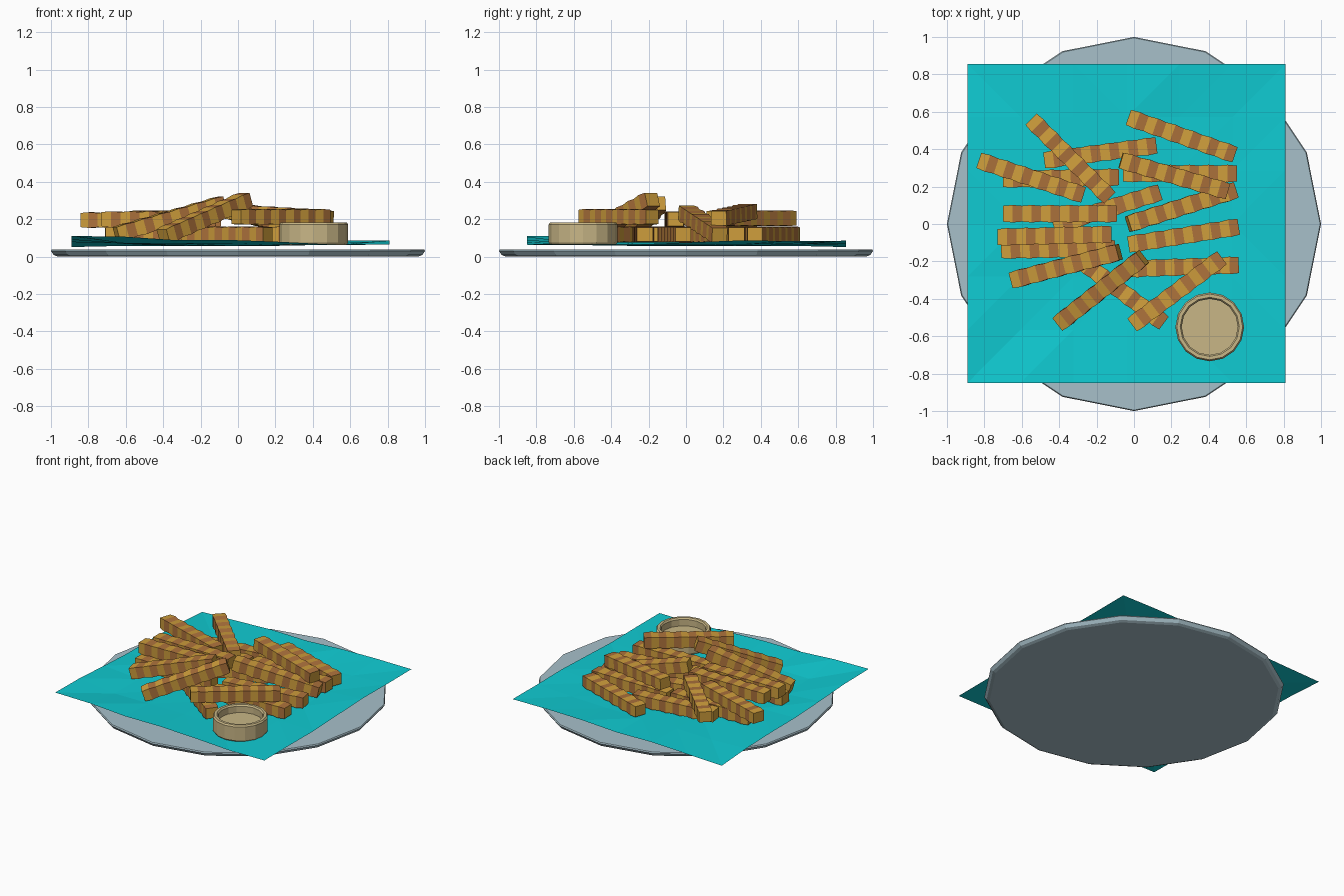
import bpy, math
from mathutils import Vector

if "Cube" in bpy.data.objects:
    bpy.data.objects.remove(bpy.data.objects["Cube"])


def material(name, rgb):
    m = bpy.data.materials.new(name)
    m.diffuse_color = (*rgb, 1)
    m.use_nodes = True
    m.node_tree.nodes["Principled BSDF"].inputs["Base Color"].default_value = m.diffuse_color
    return m


def mesh_object(name, verts, faces, mats):
    me = bpy.data.meshes.new(name)
    me.from_pydata(verts, [], faces)
    for m in mats:
        me.materials.append(m)
    ob = bpy.data.objects.new(name, me)
    bpy.context.collection.objects.link(ob)
    return ob


def lathe(name, profile, n, mat, centre=(0, 0)):
    """Spin an (r, z) profile, capping both ends with a polygon."""
    verts = [(centre[0] + r * math.cos(2 * math.pi * i / n),
              centre[1] + r * math.sin(2 * math.pi * i / n), z)
             for r, z in profile for i in range(n)]
    faces = [(k * n + i, k * n + (i + 1) % n, (k + 1) * n + (i + 1) % n, (k + 1) * n + i)
             for k in range(len(profile) - 1) for i in range(n)]
    last = (len(profile) - 1) * n
    faces += [tuple(range(n))[::-1], tuple(range(last, last + n))]
    return mesh_object(name, verts, faces, [mat])


plate_mat = material("plate_grey", (0.39, 0.53, 0.59))
paper_mat = material("turquoise_paper", (0.005, 0.6, 0.65))
gold = material("fry_gold", (0.62, 0.34, 0.045))
brown = material("fry_brown", (0.42, 0.17, 0.045))
cup_mat = material("cup_cream", (0.58, 0.47, 0.24))

# Plate: 16-sided flat disc with chamfered underside
lathe("plate", [(0.965, 0), (0.985, 0.008), (1.0, 0.03), (0.995, 0.038), (0.96, 0.038)],
      16, plate_mat)

# Paper sheet: coarse grid with lifted corners and small creases
N = 6
corner = {(0, 0): 0.11, (1, 0): 0.06, (0, 1): 0.055, (1, 1): 0.09}
verts = []
for j in range(N + 1):
    for i in range(N + 1):
        u, v = i / N, j / N
        edge = max(abs(u - 0.5), abs(v - 0.5)) * 2
        rim = sum(h * (u if a else 1 - u) * (v if b else 1 - v) for (a, b), h in corner.items())
        z = 0.056 + (rim - 0.056) * edge ** 2 + 0.006 * math.sin(2.3 * i + 1.7 * j) * edge
        verts.append((-0.89 + 1.70 * u, -0.85 + 1.705 * v, max(z, 0.048)))
faces = []
for j in range(N):
    for i in range(N):
        a, b = j * (N + 1) + i, j * (N + 1) + i + 1
        c, d = b + N + 1, a + N + 1
        faces += [(a, b, c), (a, c, d)] if (i < 3) == (j < 3) else [(a, b, d), (b, c, d)]
mesh_object("paper_sheet", verts, faces, [paper_mat])

# Dip cup with a recessed floor
lathe("dip_cup", [(0.175, 0.062), (0.184, 0.075), (0.184, 0.172), (0.176, 0.183),
                  (0.158, 0.183), (0.15, 0.172), (0.15, 0.125)], 16, cup_mat, (0.405, -0.55))


def fry(name, p, q, segs=12):
    """Crinkled bar from p to q with alternating colour bands."""
    p, q = Vector(p), Vector(q)
    side = Vector((0, 0, 1)).cross(q - p).normalized()
    up = (q - p).cross(side).normalized()
    verts, faces = [], []
    for k in range(segs + 1):
        s = 1.0 if k % 2 else 0.9
        c = p.lerp(q, k / segs)
        w, h = side * 0.047 * s, up * 0.042 * s
        verts += [c - w - h, c + w - h, c + w + h, c - w + h]
    for k in range(segs):
        for i in range(4):
            a, b = 4 * k + i, 4 * k + (i + 1) % 4
            faces.append((a, b, b + 4, a + 4))
    faces += [(3, 2, 1, 0), tuple(range(4 * segs, 4 * segs + 4))]
    ob = mesh_object(name, verts, faces, [gold, brown])
    for poly in ob.data.polygons[:4 * segs]:
        poly.material_index = (poly.index // 4) % 2


LO, HI = 0.118, 0.2
ends = [
    # bottom layer
    ((-0.71, -0.14, LO), (-0.10, -0.13, LO)), ((-0.70, 0.24, LO), (-0.08, 0.25, LO)),
    ((-0.48, 0.34, LO), (0.12, 0.42, LO)), ((-0.06, 0.27, LO), (0.55, 0.27, LO)),
    ((-0.43, -0.01, LO), (0.14, 0.17, LO)), ((-0.03, -0.11, LO), (0.56, -0.015, LO)),
    ((-0.03, -0.24, LO), (0.56, -0.22, LO)), ((-0.28, -0.20, LO), (0.16, -0.53, LO)),
    ((-0.03, 0.57, LO), (0.54, 0.37, LO)),
    # upper layer
    ((-0.70, 0.055, HI), (-0.09, 0.055, HI)), ((-0.73, -0.07, HI), (-0.12, -0.055, HI)),
    ((-0.83, 0.34, 0.195), (-0.27, 0.155, 0.195)), ((-0.55, 0.56, 0.205), (-0.13, 0.14, 0.205)),
    ((-0.01, -0.54, 0.212), (0.47, -0.18, 0.212)),
    # leaning pieces
    ((-0.03, 0.0, 0.235), (0.54, 0.18, 0.115)), ((-0.07, 0.34, 0.242), (0.50, 0.175, 0.205)),
    ((-0.65, -0.30, 0.12), (-0.08, -0.15, 0.285)), ((-0.40, -0.53, 0.11), (0.045, -0.18, 0.305)),
]
for n, (p, q) in enumerate(ends, 1):
    fry(f"crinkle_fry_{n:02d}", p, q)
